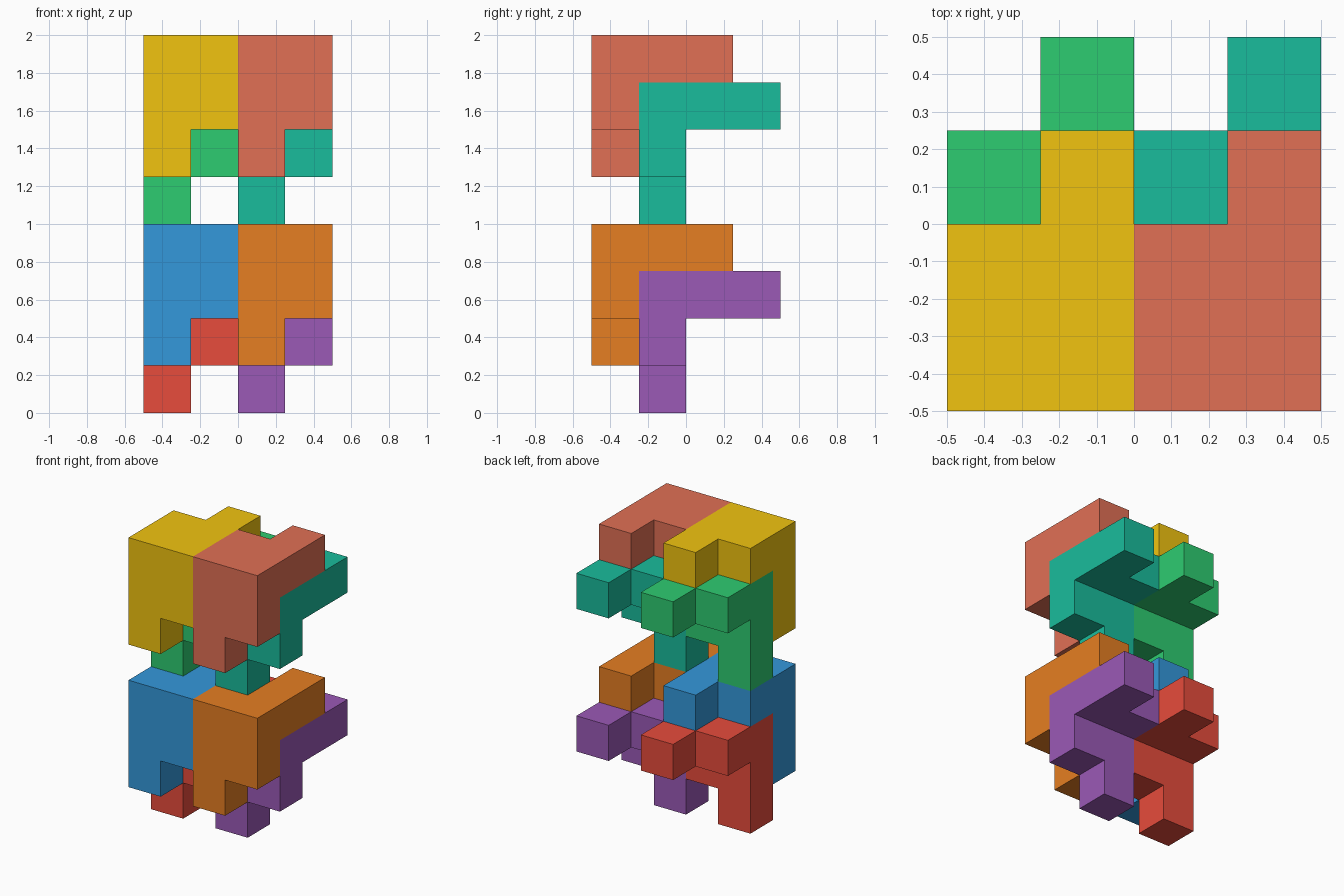
import bpy, bmesh
from mathutils import Vector

if "Cube" in bpy.data.objects:
    bpy.data.objects.remove(bpy.data.objects["Cube"])

S = 0.25  # cell size

# One eight-cell interlocking block: a 2x2 top with a tab, and a stepped leg
FRONT = {(0, 0, 3), (1, 0, 3), (0, 1, 3), (1, 1, 3), (1, 2, 3),
         (0, 0, 2), (1, 0, 2), (0, 0, 1)}
# The block behind it is the same shape, one cell back and one cell down
BACK = {(i, j + 1, k - 1) for i, j, k in FRONT}


def make_block(name, cells, offset, color):
    """Closed shell around a set of cells, with coplanar faces merged."""
    bm = bmesh.new()
    for cell in cells:
        for axis in range(3):
            for side in (0, 1):
                near = list(cell)
                near[axis] += 2 * side - 1
                if tuple(near) in cells:
                    continue
                u, v = (axis + 1) % 3, (axis + 2) % 3
                corners = []
                for a, b in ((0, 0), (1, 0), (1, 1), (0, 1)):
                    p = Vector(cell)
                    p[axis] += side
                    p[u] += a
                    p[v] += b
                    corners.append(bm.verts.new(p * S + offset))
                bm.faces.new(corners if side else corners[::-1])
    bmesh.ops.remove_doubles(bm, verts=bm.verts, dist=0.001)
    bmesh.ops.dissolve_limit(bm, angle_limit=0.01, verts=bm.verts, edges=bm.edges)
    mesh = bpy.data.meshes.new(name)
    bm.to_mesh(mesh)
    bm.free()
    mat = bpy.data.materials.new(name + "_color")
    mat.diffuse_color = (*color, 1)
    mat.use_nodes = True
    mat.node_tree.nodes["Principled BSDF"].inputs["Base Color"].default_value = mat.diffuse_color
    mesh.materials.append(mat)
    bpy.context.collection.objects.link(bpy.data.objects.new(name, mesh))


# Front and back colours (linear) for each pair of blocks
PAIRS = {
    ("lower", "left"): ((0.034, 0.314, 0.708), (0.799, 0.072, 0.045)),
    ("lower", "right"): ((0.791, 0.209, 0.016), (0.328, 0.100, 0.468)),
    ("upper", "left"): ((0.880, 0.552, 0.005), (0.027, 0.604, 0.165)),
    ("upper", "right"): ((0.753, 0.162, 0.091), (0.010, 0.503, 0.332)),
}
for (level, side), (front, back) in PAIRS.items():
    offset = Vector((-0.5 if side == "left" else 0, -0.5, 0 if level == "lower" else 1))
    make_block(f"{level}_{side}_front_block", FRONT, offset, front)
    make_block(f"{level}_{side}_back_block", BACK, offset, back)
